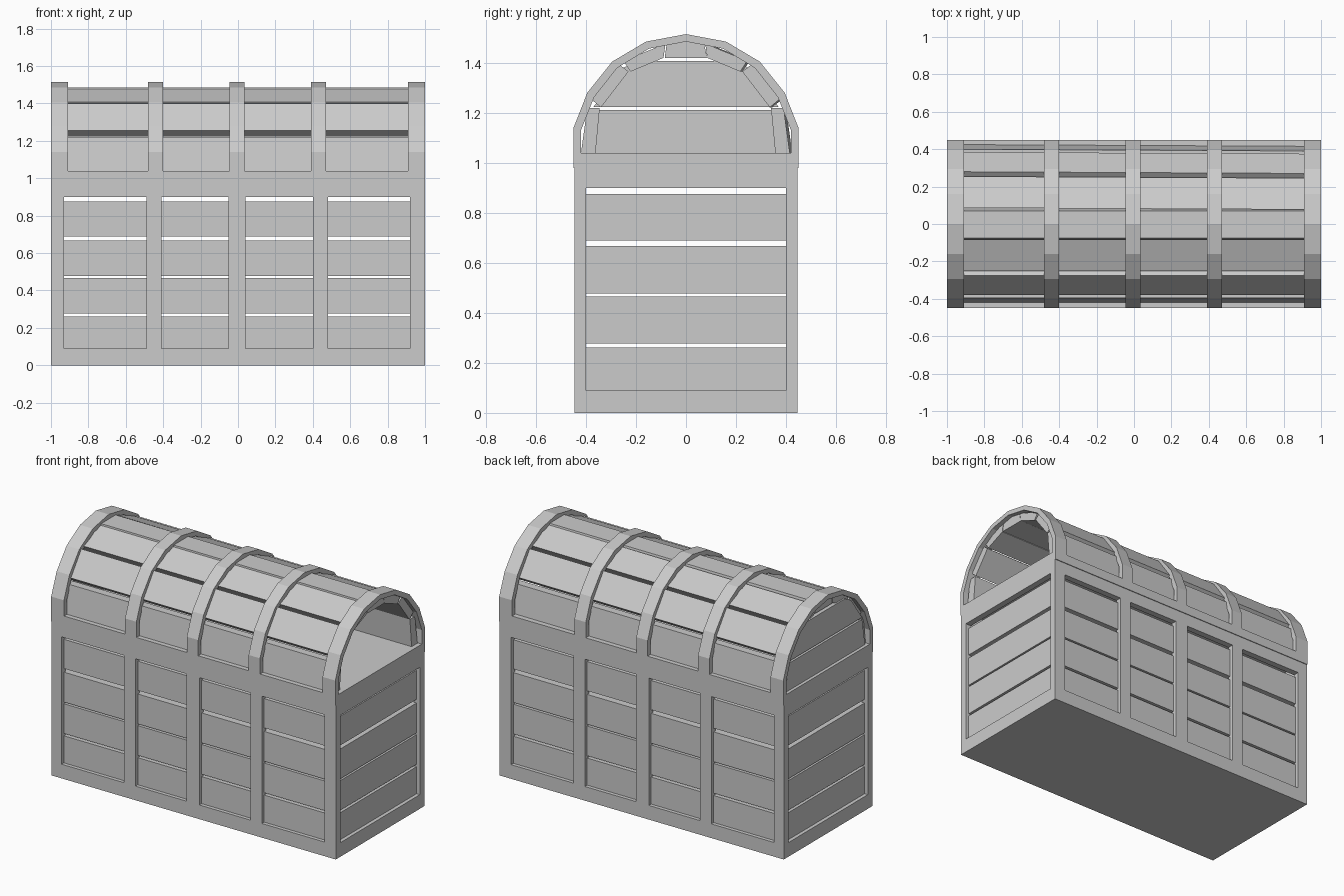
import bpy, bmesh
from mathutils import Matrix

if "Cube" in bpy.data.objects:
    bpy.data.objects.remove(bpy.data.objects["Cube"])


def add_mesh(name, bm):
    bmesh.ops.recalc_face_normals(bm, faces=bm.faces)
    me = bpy.data.meshes.new(name)
    bm.to_mesh(me)
    bm.free()
    ob = bpy.data.objects.new(name, me)
    bpy.context.collection.objects.link(ob)
    return ob


def box(name, x0, x1, y0, y1, z0, z1):
    bm = bmesh.new()
    m = Matrix.Translation(((x0 + x1) / 2, (y0 + y1) / 2, (z0 + z1) / 2)) @ \
        Matrix.Diagonal((x1 - x0, y1 - y0, z1 - z0, 1))
    bmesh.ops.create_cube(bm, size=1, matrix=m)
    return add_mesh(name, bm)


def prism(name, pts, x0, x1):
    """Extrude a y-z outline along x."""
    bm = bmesh.new()
    f = bm.faces.new([bm.verts.new((x0, y, z)) for y, z in pts])
    r = bmesh.ops.extrude_face_region(bm, geom=[f])
    vs = [v for v in r['geom'] if isinstance(v, bmesh.types.BMVert)]
    bmesh.ops.translate(bm, verts=vs, vec=(x1 - x0, 0, 0))
    return add_mesh(name, bm)


def mirrored(half):
    return half + [(-y, z) for y, z in reversed(half) if abs(y) > 1e-6]


def cut(ob, cutters):
    for c in cutters:
        m = ob.modifiers.new('cut', 'BOOLEAN')
        m.operation, m.solver, m.object = 'DIFFERENCE', 'EXACT', c
    dg = bpy.context.evaluated_depsgraph_get()
    me = bpy.data.meshes.new_from_object(ob.evaluated_get(dg))
    ob.modifiers.clear()
    ob.data = me
    for c in cutters:
        bpy.data.objects.remove(c)


# Body frame: open box with windows on every side
frame = box('body_frame', -1, 1, -0.445, 0.445, 0, 0.98)
holes = [box('cutter', -0.96, 0.96, -0.405, 0.405, 0.04, 1.1)]
for a, b in [(-0.93, -0.49), (-0.41, -0.05), (0.04, 0.40), (0.48, 0.92)]:
    holes.append(box('cutter', a, b, -1, 1, 0.09, 0.90))
holes.append(box('cutter', -2, 2, -0.40, 0.40, 0.09, 0.90))
cut(frame, holes)

# Body planks with gaps between them
for i, (a, b) in enumerate([(0.06, 0.262), (0.277, 0.466), (0.477, 0.667), (0.69, 0.876)]):
    for s, n in [(-1, 'front'), (1, 'back')]:
        y = sorted((s * 0.365, s * 0.422))
        box(f'{n}_plank_{i}', -0.965, 0.965, *y, a, b)
    for s, n in [(-1, 'left'), (1, 'right')]:
        x = sorted((s * 0.93, s * 0.977))
        box(f'{n}_plank_{i}', *x, -0.41, 0.41, a, b)

# Lid frame: arched solid hollowed and cut into five bands on a flat base
lid = prism('lid_frame', mirrored([(0.45, 0.98), (0.45, 1.14), (0.395, 1.28),
                                   (0.295, 1.405), (0.16, 1.485), (0, 1.515)]), -1, 1)
inner = mirrored([(0.42, 1.04), (0.42, 1.13), (0.368, 1.262),
                  (0.275, 1.38), (0.148, 1.457), (0, 1.485)])
holes = [prism('cutter', inner, -1.1, 1.1)]
for a, b in [(-0.91, -0.48), (-0.40, -0.045), (0.035, 0.39), (0.47, 0.91)]:
    holes.append(box('cutter', a, b, -1, 1, 1.04, 2))
cut(lid, holes)

# Lid planks
sections = {
    'side': [(0.42, 1.04), (0.395, 1.22), (0.345, 1.22), (0.362, 1.04)],
    'lower': [(0.38, 1.255), (0.275, 1.40), (0.23, 1.365), (0.34, 1.222)],
    'upper': [(0.25, 1.408), (0.082, 1.477), (0.09, 1.42), (0.222, 1.365)],
}
for n, pts in sections.items():
    prism(f'lid_{n}_plank_front', [(-y, z) for y, z in pts], -0.97, 0.97)
    back = prism(f'lid_{n}_plank_back', pts, -0.97, 0.97)
    back.rotation_euler.z = -0.005
prism('lid_top_plank', [(-0.076, 1.485), (0.07, 1.485), (0.085, 1.42), (-0.085, 1.42)], -0.97, 0.97)

# Left end boards closing the lid; the right end stays open
prism('lid_end_board_lower', mirrored([(0.40, 1.04), (0.37, 1.212)]), -0.98, -0.93)
prism('lid_end_board_upper', mirrored([(0.37, 1.224), (0.26, 1.375), (0.2, 1.408)]), -0.98, -0.93)
